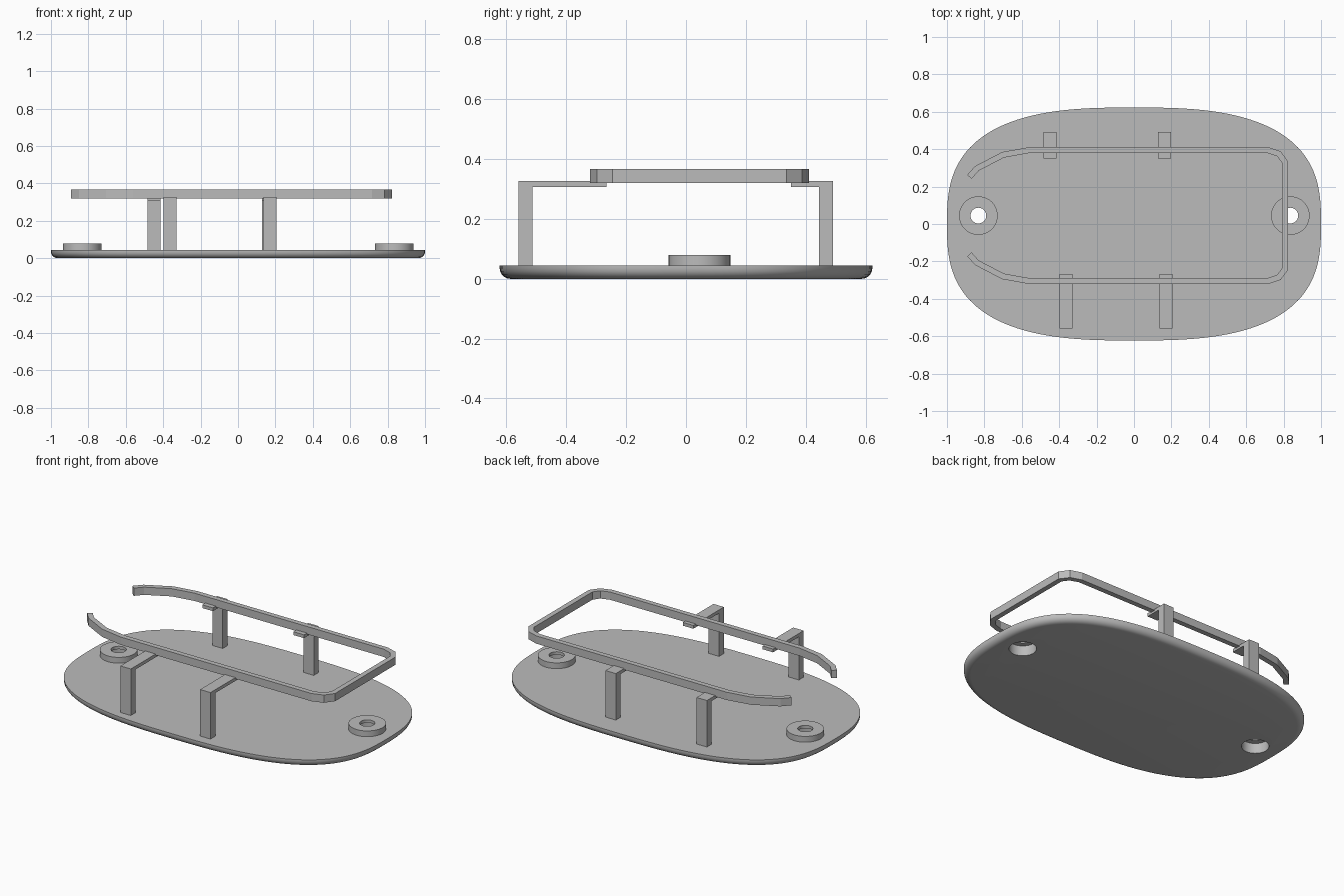
import bpy, bmesh, math

cube = bpy.data.objects.get("Cube")
if cube:
    bpy.data.objects.remove(cube)

grey = bpy.data.materials.new("light grey metal")
grey.use_nodes = True
colour = (0.5, 0.5, 0.5, 1)
grey.diffuse_color = colour
grey.node_tree.nodes["Principled BSDF"].inputs["Base Color"].default_value = colour

MID_Y = 0.045          # centre line of the rail and bosses
BASE_TOP = 0.045
BORE = 0.076           # wide bore through the base


def finish(name, bm, smooth=False):
    bmesh.ops.recalc_face_normals(bm, faces=bm.faces[:])
    mesh = bpy.data.meshes.new(name)
    bm.to_mesh(mesh)
    bm.free()
    mesh.materials.append(grey)
    obj = bpy.data.objects.new(name, mesh)
    bpy.context.collection.objects.link(obj)
    if smooth:
        smooth_shade(obj)
    return obj


def smooth_shade(obj):
    bpy.ops.object.select_all(action="DESELECT")
    obj.select_set(True)
    bpy.context.view_layer.objects.active = obj
    bpy.ops.object.shade_smooth_by_angle(angle=math.radians(40))


def bridge(bm, a, b):
    """Quads between two closed rings of equal length."""
    for i in range(len(a)):
        j = (i + 1) % len(a)
        bm.faces.new((a[i], a[j], b[j], b[i]))


def oval(bm, inset, z, count=128, power=2.8):
    """Ring of a rounded-rectangle oval."""
    ring = []
    for i in range(count):
        t = math.tau * i / count
        c, s = math.cos(t), math.sin(t)
        x = math.copysign(abs(c) ** (2 / power), c) * (1 - inset)
        y = math.copysign(abs(s) ** (2 / power), s) * (0.623 - inset)
        ring.append(bm.verts.new((x, y, z)))
    return ring


def lathe(name, profile, x, y, count=48):
    """Closed profile of (radius, z) turned round a vertical axis."""
    bm = bmesh.new()
    rings = [[bm.verts.new((x + r * math.cos(math.tau * i / count),
                            y + r * math.sin(math.tau * i / count), z))
              for i in range(count)] for r, z in profile]
    for k, ring in enumerate(rings):
        bridge(bm, ring, rings[(k + 1) % len(rings)])
    return finish(name, bm, True)


# Base plate with a rounded lower edge
bm = bmesh.new()
radius = 0.036
rings = [oval(bm, 0, BASE_TOP)]
for k in range(6):
    a = math.radians(18 * k)
    rings.append(oval(bm, radius * (1 - math.cos(a)), radius * (1 - math.sin(a))))
for lower, upper in zip(rings, rings[1:]):
    bridge(bm, lower, upper)
bm.faces.new(rings[0])
bm.faces.new(rings[-1])
base = finish("base_plate", bm)

# Screw bosses, with matching bores cut through the base
for side, x in (("right", -0.832), ("left", 0.836)):
    bpy.ops.mesh.primitive_cylinder_add(vertices=48, radius=BORE, depth=0.3,
                                        location=(x, MID_Y, 0))
    cutter = bpy.context.object
    cutter.name = "bore_cutter"
    cutter.hide_render = True
    cut = base.modifiers.new("bore", "BOOLEAN")
    cut.operation = "DIFFERENCE"
    cut.solver = "EXACT"
    cut.object = cutter
    bpy.context.view_layer.objects.active = base
    bpy.ops.object.modifier_apply(modifier=cut.name)
    bpy.data.objects.remove(cutter)
    lathe(side + "_screw_boss",
          [(0.042, 0.08), (0.103, 0.08), (0.103, BASE_TOP),
           (BORE, BASE_TOP), (BORE, 0.062), (0.042, 0.062)], x, MID_Y)
smooth_shade(base)

# Open guard rail: a flat strip swept along a mirrored path
half = [(-0.88, 0.207), (-0.84, 0.252), (-0.70, 0.325), (-0.56, 0.35),
        (0.715, 0.35), (0.775, 0.33), (0.808, 0.285)]
path = half + [(x, -y) for x, y in reversed(half)]
bm = bmesh.new()
sections = []
for i, (x, y) in enumerate(path):
    x0, y0 = path[max(i - 1, 0)]
    x1, y1 = path[min(i + 1, len(path) - 1)]
    d1 = math.atan2(y - y0, x - x0) if i else math.atan2(y1 - y, x1 - x)
    d2 = math.atan2(y1 - y, x1 - x) if i < len(path) - 1 else d1
    turn = (d2 - d1 + math.pi) % math.tau - math.pi
    mid = d1 + turn / 2
    w = 0.0155 / math.cos(turn / 2)
    nx, ny = -math.sin(mid) * w, math.cos(mid) * w
    sections.append([bm.verts.new((x + s * nx, MID_Y + y + s * ny, z))
                     for s, z in ((1, 0.32), (1, 0.367), (-1, 0.367), (-1, 0.32))])
for a, b in zip(sections, sections[1:]):
    bridge(bm, a, b)
bm.faces.new(sections[0])
bm.faces.new(sections[-1])
finish("guard_rail", bm)


# L-shaped brackets carrying the rail
def bracket(name, x, outer, inner):
    post = outer + math.copysign(0.046, inner - outer)
    profile = [(outer, BASE_TOP - 0.002), (outer, 0.327), (inner, 0.327),
               (inner, 0.307), (post, 0.307), (post, BASE_TOP - 0.002)]
    bm = bmesh.new()
    a, b = [[bm.verts.new((x + s * 0.035, y, z)) for y, z in profile]
            for s in (-1, 1)]
    bridge(bm, a, b)
    bm.faces.new(a)
    bm.faces.new(b)
    finish(name, bm)


bracket("back_right_bracket", -0.449, 0.491, 0.351)
bracket("back_left_bracket", 0.162, 0.491, 0.351)
bracket("front_right_bracket", -0.363, -0.559, -0.266)
bracket("front_left_bracket", 0.172, -0.559, -0.266)
